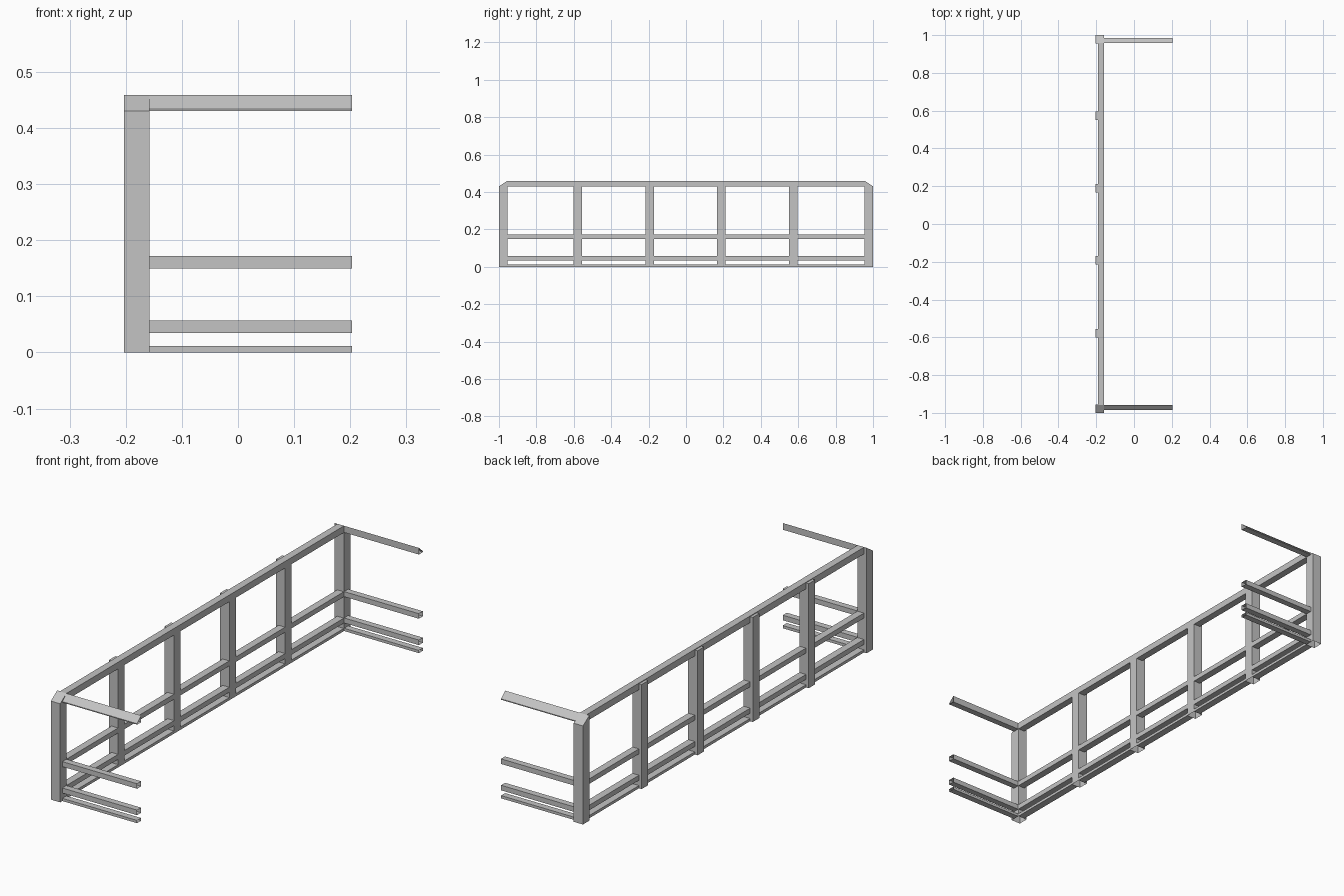
import bpy, bmesh
from mathutils import Vector

cube = bpy.data.objects.get("Cube")
if cube:
    bpy.data.objects.remove(cube, do_unlink=True)

metal = bpy.data.materials.new("grey_metal")
metal.use_nodes = True
GREY = (0.55, 0.55, 0.55, 1)
metal.diffuse_color = GREY
metal.node_tree.nodes["Principled BSDF"].inputs["Base Color"].default_value = GREY

# Shared measurements
OUT, RAIL_OUT, IN, END = -0.203, -0.19, -0.158, 0.203
POST = 0.045
TOP_LOW, TOP = 0.43, 0.459
SIDE_IN, SIDE_OUT = 0.957, 0.985
RAILS = {"bottom_rail": (0, 0.012), "lower_rail": (0.035, 0.057),
         "middle_rail": (0.15, 0.172)}


def extrude(name, profile, offset, open_faces=()):
    """Sweep a closed profile along offset; drop faces pointing along open_faces."""
    bm = bmesh.new()
    face = bm.faces.new([bm.verts.new(p) for p in profile])
    ext = bmesh.ops.extrude_face_region(bm, geom=[face], use_keep_orig=True)
    moved = [v for v in ext["geom"] if isinstance(v, bmesh.types.BMVert)]
    bmesh.ops.translate(bm, verts=moved, vec=offset)
    bmesh.ops.recalc_face_normals(bm, faces=bm.faces)
    gone = [f for f in bm.faces
            if any(f.normal.dot(Vector(d)) > 0.99 for d in open_faces)]
    bmesh.ops.delete(bm, geom=gone, context="FACES")
    mesh = bpy.data.meshes.new(name)
    bm.to_mesh(mesh)
    bm.free()
    mesh.materials.append(metal)
    obj = bpy.data.objects.new(name, mesh)
    bpy.context.collection.objects.link(obj)
    return obj


def long_bar(name, y0, y1, z0, z1):
    pts = [(RAIL_OUT, y0, z0), (IN, y0, z0), (IN, y0, z1), (RAIL_OUT, y0, z1)]
    extrude(name, pts, (0, y1 - y0, 0), [(0, 1, 0), (0, -1, 0)])


# Corner posts with sloped caps, and the side rails that run from them
for side, s in (("front", -1), ("back", 1)):
    pts = [(OUT, s, 0), (OUT, s, TOP_LOW), (OUT, s * SIDE_IN, TOP),
           (OUT, s * (1 - POST), TOP), (OUT, s * (1 - POST), 0)]
    extrude(side + "_corner_post", pts, (IN - OUT, 0, 0), [(0, 0, -1)])

    for name, (z0, z1) in RAILS.items():
        pts = [(IN, s * y, z) for y, z in ((SIDE_IN, z0), (SIDE_OUT, z0),
                                           (SIDE_OUT, z1), (SIDE_IN, z1))]
        extrude(f"{side}_{name}", pts, (END - IN, 0, 0), [(1, 0, 0), (-1, 0, 0)])

    # Handrail with a slanted outer face
    pts = [(IN, s * y, z) for y, z in ((SIDE_IN, TOP_LOW), (SIDE_OUT, TOP_LOW),
                                       (SIDE_OUT, TOP_LOW + 0.004), (SIDE_IN, TOP))]
    extrude(side + "_handrail", pts, (END - IN, 0, 0), [(1, 0, 0), (-1, 0, 0)])

# Inner posts, notched to carry the long handrail
inner = [-0.578, -0.193, 0.188, 0.573]
for i, y in enumerate(inner):
    y0 = y - POST / 2
    pts = [(OUT, y0, 0), (IN, y0, 0), (IN, y0, TOP_LOW),
           (RAIL_OUT, y0, TOP_LOW), (RAIL_OUT, y0, TOP - 0.003), (OUT, y0, TOP - 0.003)]
    extrude(f"inner_post_{i + 1}", pts, (0, POST, 0), [(0, 0, -1)])

# Long handrail and the rails in each bay between posts
long_bar("long_handrail", -1 + POST, 1 - POST, TOP_LOW, TOP)
posts = [-1 + POST / 2] + inner + [1 - POST / 2]
for i, (a, b) in enumerate(zip(posts, posts[1:])):
    for name, (z0, z1) in RAILS.items():
        long_bar(f"bay_{i + 1}_{name}", a + POST / 2, b - POST / 2, z0, z1)
